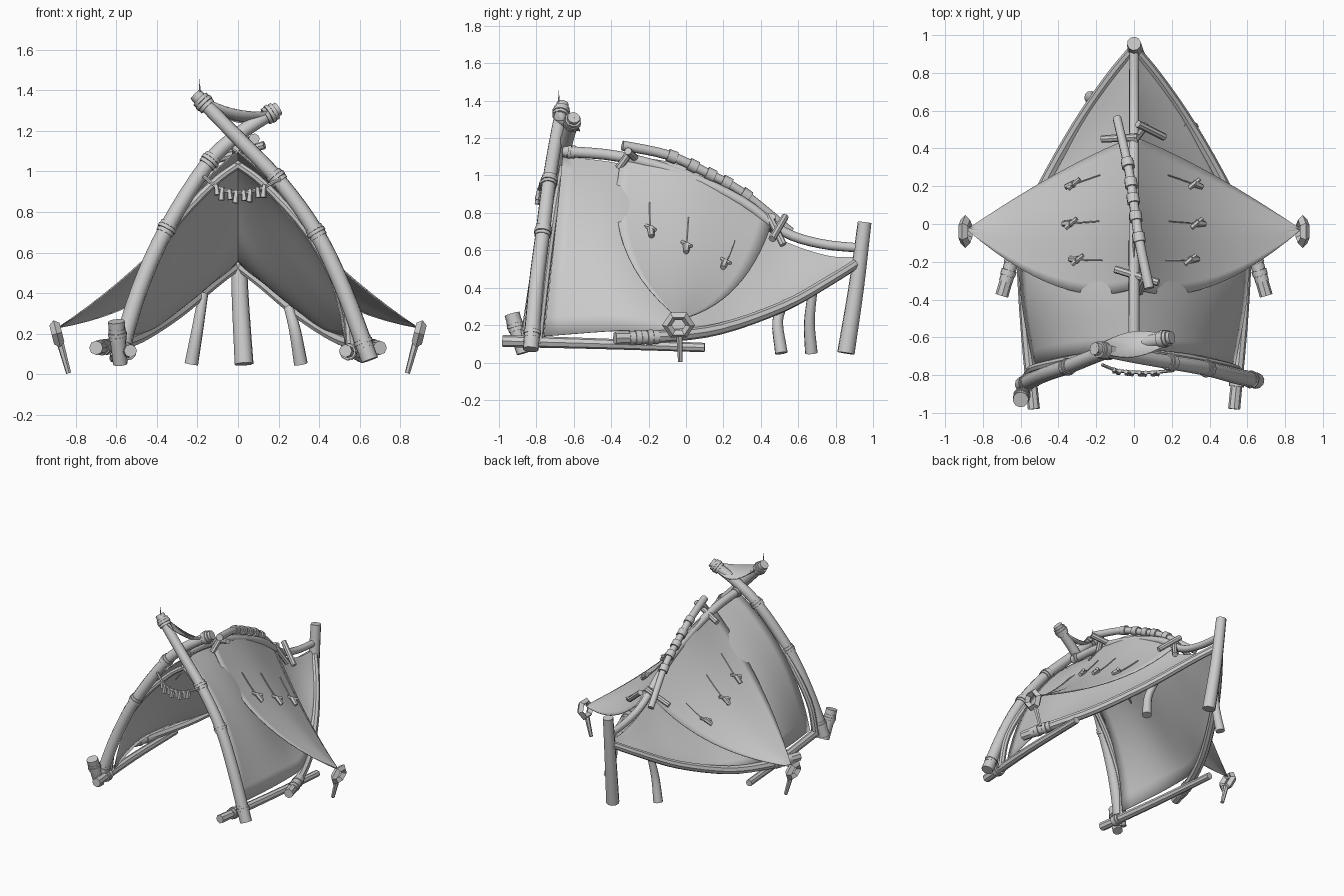
import bpy, bmesh, math
from mathutils import Vector as V, Matrix

if "Cube" in bpy.data.objects:
    bpy.data.objects.remove(bpy.data.objects["Cube"])


def spline(pts, t):
    """Catmull-Rom point at t in 0..1"""
    n = len(pts) - 1
    i = min(int(t * n), n - 1)
    f = t * n - i
    p1, p2 = V(pts[i]), V(pts[i + 1])
    p0 = V(pts[i - 1]) if i > 0 else 2 * p1 - p2
    p3 = V(pts[i + 2]) if i + 2 <= n else 2 * p2 - p1
    return 0.5 * (2 * p1 + (p2 - p0) * f + (2 * p0 - 5 * p1 + 4 * p2 - p3) * f * f
                  + (3 * p1 - p0 - 3 * p2 + p3) * f ** 3)


def make(name, verts, faces):
    me = bpy.data.meshes.new(name)
    me.from_pydata([tuple(v) for v in verts], [], faces)
    bm = bmesh.new()
    bm.from_mesh(me)
    bmesh.ops.recalc_face_normals(bm, faces=bm.faces)
    bm.to_mesh(me)
    bm.free()
    me.shade_smooth()
    me.set_sharp_from_angle(angle=math.radians(40))
    ob = bpy.data.objects.new(name, me)
    bpy.context.collection.objects.link(ob)
    return ob


def tube(name, pts, r0, r1=None, sides=10, sub=4):
    """Tapered pole swept along a smooth path"""
    r1 = r0 if r1 is None else r1
    n = (len(pts) - 1) * sub if len(pts) > 2 else 1
    c = [spline(pts, i / n) for i in range(n + 1)]
    verts, faces = [], []
    tan = (c[1] - c[0]).normalized()
    side = tan.orthogonal().normalized()
    for i, p in enumerate(c):
        t = (c[min(i + 1, n)] - c[max(i - 1, 0)]).normalized()
        side = (tan.rotation_difference(t) @ side).normalized()
        tan = t
        up = t.cross(side)
        r = r0 + (r1 - r0) * i / n
        for k in range(sides):
            a = 2 * math.pi * k / sides
            verts.append(p + r * (math.cos(a) * side + math.sin(a) * up))
    for i in range(n):
        for k in range(sides):
            a, b = i * sides + k, i * sides + (k + 1) % sides
            faces.append((a, b, b + sides, a + sides))
    faces += [tuple(range(sides))[::-1], tuple(range(n * sides, (n + 1) * sides))]
    return make(name, verts, faces)


def lash(name, pts, t, r, turns=3, w=0.018):
    """Rope turns wound round a pole"""
    p = spline(pts, t)
    d = (spline(pts, min(t + .02, 1)) - spline(pts, max(t - .02, 0))).normalized()
    for k in range(turns):
        q = p + d * (k - (turns - 1) / 2) * w * 1.1
        tube(f"{name}_{k}", [q - d * w / 2, q + d * w / 2], r + 0.004 * (k % 2))


def bez(a, b, c, u):
    return V(a) * (1 - u) ** 2 + 2 * u * (1 - u) * V(b) + V(c) * u * u


def sheet_point(st, v, u, s=1):
    p = bez(*[spline([row[k] for row in st], v) for k in range(3)], u)
    return V((p.x * s, p.y, p.z))


def sheet(name, st, nu, nv):
    """Cloth draped over the ridge: each station is ridge, control, hem"""
    verts, faces, w = [], [], 2 * nu + 1
    for j in range(nv + 1):
        for i in range(-nu, nu + 1):
            verts.append(sheet_point(st, j / nv, abs(i) / nu, 1 if i >= 0 else -1))
    for j in range(nv):
        for i in range(w - 1):
            a = j * w + i
            faces.append((a, a + 1, a + 1 + w, a + w))
    ob = make(name, verts, faces)
    m = ob.modifiers.new("thickness", "SOLIDIFY")
    m.thickness, m.offset = 0.006, 0
    return ob


# crossed front poles
pole_r = [(.65, -.83, .07), (.52, -.80, .42), (.385, -.765, .70), (.21, -.735, .945), (0, -.70, 1.165), (-.21, -.66, 1.38)]
pole_l = [(-.59, -.85, .08), (-.485, -.80, .42), (-.35, -.755, .72), (-.155, -.68, 1.03), (0, -.64, 1.18), (.20, -.60, 1.31)]
for n, p in (("right", pole_r), ("left", pole_l)):
    tube("front_pole_" + n, p, .043, .034)
    for k, t in enumerate((.05, .4, .62, .96)):
        lash(f"front_lashing_{n}_{k}", p, t, .044)

# ridge pole, rear post, front left post
ridge = [(0, -.66, 1.13), (0, -.35, 1.10), (0, 0, 1.0), (0, .3, .86), (0, .52, .70), (0, .72, .635), (0, .95, .61)]
tube("ridge_pole", ridge, .03, .025)
lash("ridge_front_lashing", ridge, .02, .036)
tube("rear_post", [(.03, .855, .05), (.01, .91, .40), (0, .955, .75)], .047, .037)
stub = [(-.58, -.87, .05), (-.60, -.93, .26)]
tube("front_left_post", stub, .036, .042)
lash("front_left_post_lashing", stub, .7, .043)

# side frame, mirrored
for s, n in ((1, "right"), (-1, "left")):
    m = lambda pts: [(x * s, y, z) for x, y, z in pts]
    side = m([(.70, -.38, .13), (.62, -.12, .14), (.49, .18, .18), (.30, .52, .30), (.13, .77, .44), (0, .93, .54)])
    tube("side_pole_" + n, side, .035, .026, 8)
    lash("side_pole_lashing_" + n, side, .12, .037, 5, .03)
    base = m([(.53, -.98, .115), (.58, -.45, .10), (.61, .10, .08)])
    tube("base_pole_" + n, base, .032, .025, 8)
    lash("base_lashing_" + n, base, .14, .04)
    arch = m([(.56, -.79, .10), (.52, -.76, .37), (.35, -.72, .69), (.13, -.68, .935), (-.01, -.66, 1.04)])
    tube("inner_arch_" + n, arch, .024, .02, 8)

# short rear legs
tube("rear_leg_left", [(-.23, .67, .05), (-.20, .66, .22), (-.17, .68, .40)], .034, .024)
tube("rear_leg_right", [(.31, .51, .05), (.28, .49, .22), (.25, .53, .33)], .034, .024)

# main canopy
canopy = [[(0, -.66, 1.10), (.455, -.69, .76), (.53, -.76, .14)],
          [(0, -.35, 1.06), (.39, -.35, .70), (.60, -.35, .17)],
          [(0, 0, .97), (.29, 0, .46), (.58, -.02, .17)],
          [(0, .28, .83), (.19, .27, .43), (.45, .25, .20)],
          [(0, .50, .66), (.13, .50, .43), (.30, .51, .31)],
          [(0, .75, .57), (.06, .75, .50), (.14, .75, .44)],
          [(0, .93, .56), (.01, .93, .54), (.02, .93, .52)]]
sheet("main_canopy", canopy, 12, 30)

# overlay tarp stretched to the two stakes
hem = (.885, -.03, .23)
tarp = [[(0, -.34, 1.11), (.36, -.48, .58), hem],
        [(0, .03, 1.03), (.32, 0, .49), hem],
        [(0, .46, .75), (.36, .325, .32), hem]]
sheet("overlay_tarp", tarp, 14, 14)

# tarp pole on the ridge with cloth tabs and cross sticks
top = [(.08, -.34, 1.16), (.03, -.10, 1.11), (0, .10, 1.02), (-.03, .30, .91), (-.09, .56, .70)]
tube("tarp_pole", top, .027, .023)
for k, t in enumerate((.28, .42, .54, .65, .77)):
    lash(f"tarp_tab_{k}", top, t, .034, 1, .05)
for k, (a, b) in enumerate((((-.10, -.24, 1.06), (.13, -.31, 1.13)), ((-.17, .45, .70), (.02, .46, .78)),
                            ((.02, .53, .78), (.16, .46, .66)), ((.0, .44, .79), (.06, .52, .63)),
                            ((.03, -.36, 1.04), (.06, -.28, 1.15)))):
    tube(f"cross_stick_{k}", [a, b], .02, .02, 8)

# toggles with cords, and stakes with pierced heads
for s, n in ((1, "right"), (-1, "left")):
    for k, (v, u) in enumerate(((.23, .38), (.5, .43), (.83, .40))):
        o = V((.012 * s, 0, .014))
        p = sheet_point(tarp, v, u, s) + o
        tube(f"toggle_bar_{n}_{k}", [p + V((-.03, -.025, .01 * s)), p + V((.03, .025, -.01 * s))], .014, .011, 6)
        q = sheet_point(tarp, v, u + .05, s) + o
        tube(f"toggle_knot_{n}_{k}", [p, q], .02, .015, 6)
        tube(f"toggle_cord_{n}_{k}", [sheet_point(tarp, v, u * f, s) + o * .4 for f in (.6, .8, 1)], .004, .004, 5)
    bpy.ops.mesh.primitive_torus_add(major_segments=6, minor_segments=4, major_radius=.062, minor_radius=.026)
    head = bpy.context.object
    head.name = "stake_head_" + n
    head.matrix_world = (Matrix.Translation((.893 * s, -.04, .20)) @ Matrix.Rotation(s * .25, 4, 'Y')
                         @ Matrix.Diagonal((1, 1, .9, 1)) @ Matrix.Rotation(math.pi / 2, 4, 'Y')
                         @ Matrix.Rotation(math.pi / 2, 4, 'Z'))
    tube("stake_spike_" + n, [(.875 * s, -.035, .15), (.835 * s, -.03, .005)], .018, .013, 6)

# sagging pennant between the pole tips, with a spike
verts, faces = [], []
for i in range(13):
    t = i / 12
    c = V((-.2 + .4 * t, -.66 + .05 * t, 1.39 - .08 * t - .30 * t * (1 - t)))
    w = .012 + .055 * math.sin(math.pi * t)
    for k in (-1, 0, 1):
        verts.append(c + V((0, k * w, -.02 * (k == 0) - .03 * k * math.sin(math.pi * t))))
for i in range(12):
    for k in (0, 1):
        a = i * 3 + k
        faces.append((a, a + 1, a + 4, a + 3))
make("tip_pennant", verts, faces).modifiers.new("thickness", "SOLIDIFY").thickness = .006
tube("tip_spike", [(-.19, -.68, 1.37), (-.188, -.68, 1.455)], .006, .001, 5)

# tooth garland across the entrance
cord = [(-.17, -.745, .975), (-.09, -.775, .915), (.01, -.785, .895), (.11, -.785, .915), (.21, -.775, .965)]
tube("garland_cord", cord, .009, .009, 6)
for k in range(8):
    p = spline(cord, .2 + .6 * k / 7)
    tube(f"garland_tooth_{k}", [p + V((0, 0, .012)), p + V((.006 * (-1) ** k, -.008, -.04 - .012 * (k % 2)))], .012, .017, 5)
